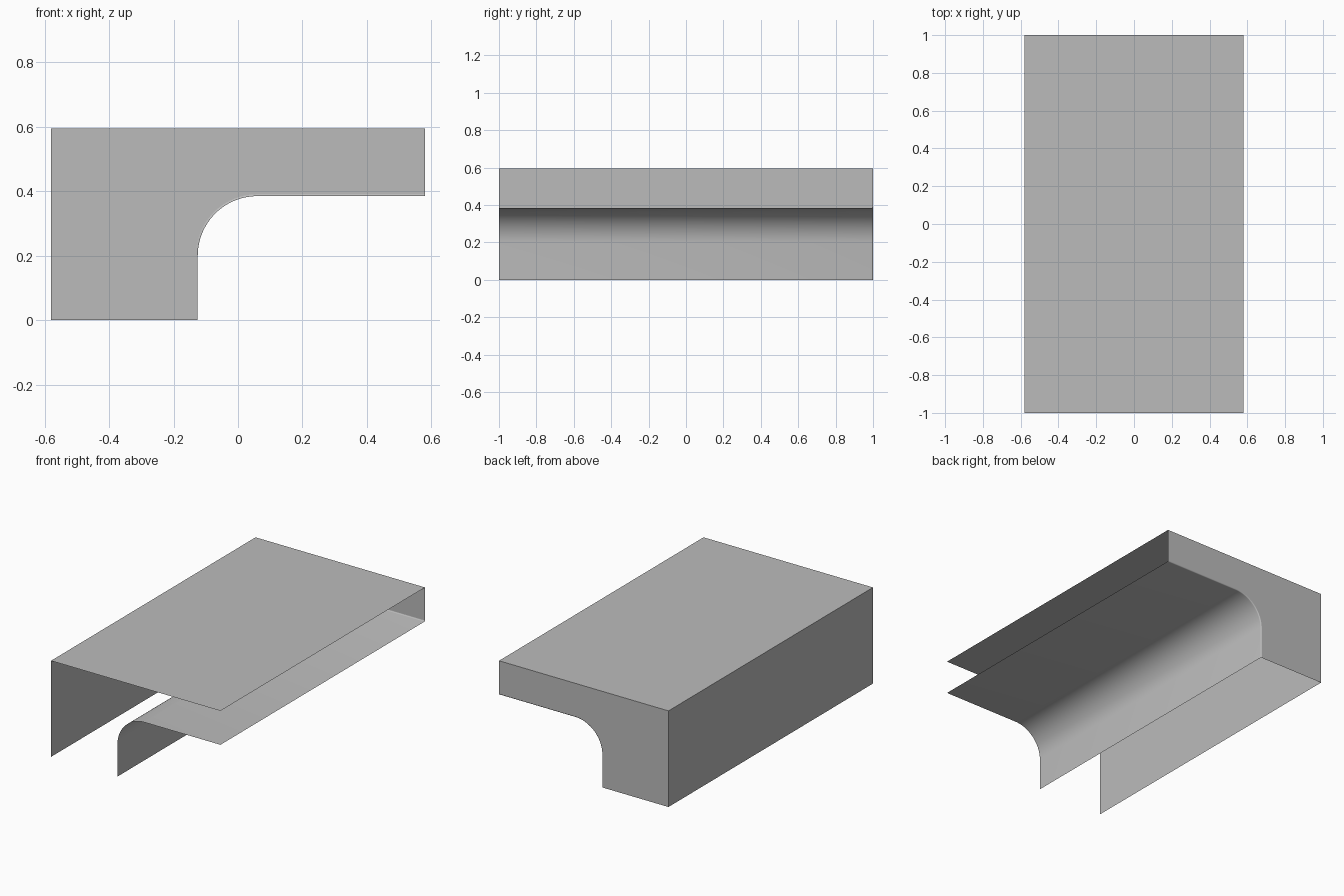
import bpy, bmesh, math

cube = bpy.data.objects.get("Cube")
if cube:
    bpy.data.objects.remove(cube, do_unlink=True)

HALF_W, HALF_L, HEIGHT = 0.58, 1.0, 0.595
INNER_X, SHELF_Z, RADIUS = -0.125, 0.385, 0.185
EDGE = 0.006   # rounded edge where the underside meets the back wall

grey = bpy.data.materials.new("plain grey")
grey.use_nodes = True
colour = (0.5, 0.5, 0.5, 1)
grey.diffuse_color = colour
grey.node_tree.nodes["Principled BSDF"].inputs["Base Color"].default_value = colour


def sheet(name, rows, smooth=False):
    """Open surface spanning consecutive rows of points."""
    bm = bmesh.new()
    grid = [[bm.verts.new(p) for p in row] for row in rows]
    for a, b in zip(grid, grid[1:]):
        for i in range(len(a) - 1):
            bm.faces.new((a[i], a[i + 1], b[i + 1], b[i]))
    return finish(name, bm, smooth)


def finish(name, bm, smooth=False):
    mesh = bpy.data.meshes.new(name)
    bm.to_mesh(mesh)
    bm.free()
    mesh.materials.append(grey)
    obj = bpy.data.objects.new(name, mesh)
    bpy.context.collection.objects.link(obj)
    if smooth:
        bpy.ops.object.select_all(action="DESELECT")
        obj.select_set(True)
        bpy.context.view_layer.objects.active = obj
        bpy.ops.object.shade_smooth_by_angle(angle=math.radians(35))
    return obj


def underside(offset, y, steps=24):
    """Leg face, quarter round and shelf, moved inwards by offset."""
    r = RADIUS + offset
    cx, cz = INNER_X + RADIUS, SHELF_Z - RADIUS
    pts = [(INNER_X - offset, y, 0)]
    for i in range(steps + 1):
        a = math.pi - i / steps * math.pi / 2
        pts.append((cx + r * math.cos(a), y, cz + r * math.sin(a)))
    return pts + [(HALF_W, y, SHELF_Z + offset)]


# Top panel and outer side wall
sheet("top_panel", [[(-HALF_W, -HALF_L, HEIGHT), (HALF_W, -HALF_L, HEIGHT)],
                    [(-HALF_W, HALF_L, HEIGHT), (HALF_W, HALF_L, HEIGHT)]])
sheet("side_wall", [[(-HALF_W, HALF_L, 0), (-HALF_W, -HALF_L, 0)],
                    [(-HALF_W, HALF_L, HEIGHT), (-HALF_W, -HALF_L, HEIGHT)]])

# Curved underside, with its rounded rear edge
rows = [underside(0, -HALF_L)]
for i in range(4):
    a = i / 3 * math.pi / 2
    rows.append(underside(EDGE * (1 - math.cos(a)), HALF_L - EDGE * (1 - math.sin(a))))
sheet("curved_underside", rows, smooth=True)

# Back wall following the underside profile
bm = bmesh.new()
outline = underside(EDGE, HALF_L) + [(HALF_W, HALF_L, HEIGHT),
                                     (-HALF_W, HALF_L, HEIGHT), (-HALF_W, HALF_L, 0)]
bm.faces.new([bm.verts.new(p) for p in reversed(outline)])
bmesh.ops.recalc_face_normals(bm, faces=bm.faces)
bmesh.ops.triangulate(bm, faces=bm.faces)
for f in bm.faces:
    if f.normal.y < 0:
        f.normal_flip()
finish("back_wall", bm)
